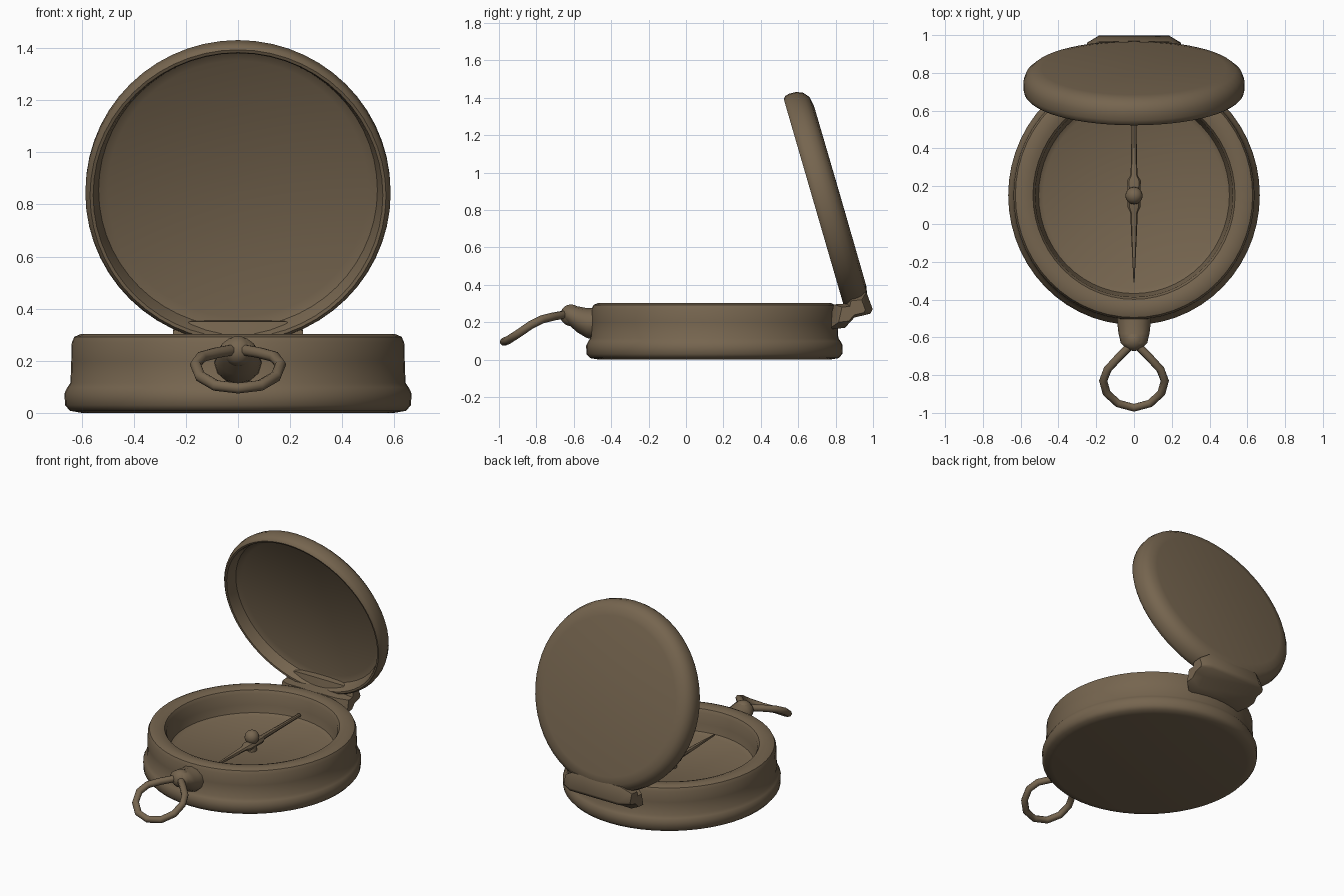
import bpy, bmesh, math
from mathutils import Vector, Matrix

if "Cube" in bpy.data.objects:
    bpy.data.objects.remove(bpy.data.objects["Cube"])

brass = bpy.data.materials.new("aged_brass")
brass.diffuse_color = (0.18, 0.13, 0.078, 1)
brass.use_nodes = True
brass.node_tree.nodes["Principled BSDF"].inputs["Base Color"].default_value = brass.diffuse_color


def finish(bm, name, angle=40):
    bmesh.ops.remove_doubles(bm, verts=bm.verts, dist=1e-5)
    bmesh.ops.recalc_face_normals(bm, faces=bm.faces)
    me = bpy.data.meshes.new(name)
    bm.to_mesh(me)
    bm.free()
    ob = bpy.data.objects.new(name, me)
    bpy.context.collection.objects.link(ob)
    me.materials.append(brass)
    bpy.ops.object.select_all(action='DESELECT')
    ob.select_set(True)
    bpy.context.view_layer.objects.active = ob
    bpy.ops.object.shade_smooth_by_angle(angle=math.radians(angle))
    return ob


def loft(bm, rings, closed=False):
    """Skin a list of equal-length point rings; cap the ends if open."""
    vs = [[bm.verts.new(p) for p in r] for r in rings]
    n, m = len(vs[0]), len(vs)
    for i in range(m if closed else m - 1):
        a, b = vs[i], vs[(i + 1) % m]
        for j in range(n):
            k = (j + 1) % n
            bm.faces.new((a[j], a[k], b[k], b[j]))
    if not closed:
        bm.faces.new(vs[0])
        bm.faces.new(vs[-1])


def lathe(name, profile, matrix, seg=56):
    bm = bmesh.new()
    rings = [[Vector((r * math.cos(2 * math.pi * j / seg),
                      r * math.sin(2 * math.pi * j / seg), z))
              for j in range(seg)] for r, z in profile]
    loft(bm, rings)
    bm.transform(matrix)
    return finish(bm, name)


def ellipse(c, u, v, n=12):
    c, u, v = Vector(c), Vector(u), Vector(v)
    return [c + u * math.cos(2 * math.pi * j / n) + v * math.sin(2 * math.pi * j / n)
            for j in range(n)]


# case body with base lip, rounded rim and recessed dial
lathe("case", [
    (0.001, 0.0), (0.60, 0.0), (0.645, 0.008), (0.664, 0.03), (0.666, 0.075),
    (0.655, 0.098), (0.643, 0.115), (0.64, 0.20), (0.638, 0.27), (0.628, 0.292),
    (0.605, 0.302), (0.56, 0.301), (0.535, 0.292), (0.523, 0.27), (0.517, 0.20),
    (0.505, 0.15), (0.48, 0.135), (0.001, 0.135)],
    Matrix.Translation((0, 0.152, 0)) @ Matrix.Diagonal((1, 1.03, 1, 1)))

# open lid, a shallow dish leaning forward
lathe("lid", [
    (0.001, 0.073), (0.49, 0.072), (0.54, 0.062), (0.572, 0.035), (0.585, 0.0),
    (0.586, -0.04), (0.58, -0.062), (0.568, -0.073), (0.556, -0.07),
    (0.548, -0.05), (0.535, 0.0), (0.50, 0.018), (0.001, 0.022)],
    Matrix.Translation((0, 0.755, 0.855)) @ Matrix.Rotation(math.radians(-73.8), 4, 'X')
    @ Matrix.Diagonal((1, 1.025, 1, 1)))

# hinge tab between the case and the lid
tab = [(0.76, 0.16), (0.79, 0.295), (0.86, 0.30), (0.87, 0.35), (0.965, 0.36),
       (0.998, 0.27), (0.985, 0.245), (0.90, 0.225), (0.85, 0.17)]
bm = bmesh.new()
loft(bm, [[Vector((x, 0.9 + (y - 0.9) * s, 0.26 + (z - 0.26) * s)) for y, z in tab]
          for x, s in ((-0.25, 0.6), (-0.185, 1), (0.185, 1), (0.25, 0.6))])
finish(bm, "hinge_tab", 50)

# tapered bracket on the front of the case
bm = bmesh.new()
loft(bm, [ellipse((0, y, z), (w, 0, 0), (0, 0, h)) for y, z, w, h in (
    (-0.46, 0.19, 0.095, 0.085), (-0.53, 0.195, 0.088, 0.08),
    (-0.58, 0.215, 0.082, 0.07), (-0.63, 0.24, 0.07, 0.052),
    (-0.66, 0.24, 0.04, 0.03))])
finish(bm, "ring_bracket", 60)

# bracket knob and needle pivot knob
for name, loc, r in (("bracket_knob", (0, -0.615, 0.237), 0.058),
                     ("pivot_knob", (0, 0.15, 0.225), 0.046)):
    bm = bmesh.new()
    bmesh.ops.create_uvsphere(bm, u_segments=16, v_segments=10, radius=r,
                              matrix=Matrix.Translation(loc))
    finish(bm, name, 60)

# drooping teardrop carrying ring
half = [(0.03, -0.655, 0.24), (0.085, -0.71, 0.23), (0.14, -0.77, 0.215),
        (0.163, -0.83, 0.185), (0.145, -0.895, 0.14), (0.085, -0.95, 0.105)]
path = [Vector(p) for p in half] + [Vector((0, -0.973, 0.095))] \
    + [Vector((-x, y, z)) for x, y, z in reversed(half)] + [Vector((0, -0.63, 0.24))]
rings = []
for i, p in enumerate(path):
    t = (path[(i + 1) % len(path)] - path[i - 1]).normalized()
    u = t.cross(Vector((0, -0.4, 0.9))).normalized()
    rings.append(ellipse(p, u * 0.022, t.cross(u) * 0.022, 8))
bm = bmesh.new()
loft(bm, rings, closed=True)
finish(bm, "carrying_ring", 60)

# needle with a thickened hub
bm = bmesh.new()
loft(bm, [ellipse((0, y, 0.18), (w, 0, 0), (0, 0, h), 8) for y, w, h in (
    (-0.31, 0.003, 0.006), (-0.12, 0.012, 0.012), (0.06, 0.02, 0.016),
    (0.09, 0.034, 0.026), (0.23, 0.036, 0.026), (0.26, 0.018, 0.016),
    (0.45, 0.014, 0.014), (0.66, 0.012, 0.012))])
finish(bm, "needle")

# pivot post under the needle
bm = bmesh.new()
loft(bm, [ellipse((0, 0.15, z), (0.03, 0, 0), (0, 0.03, 0)) for z in (0.13, 0.22)])
finish(bm, "pivot_post")
